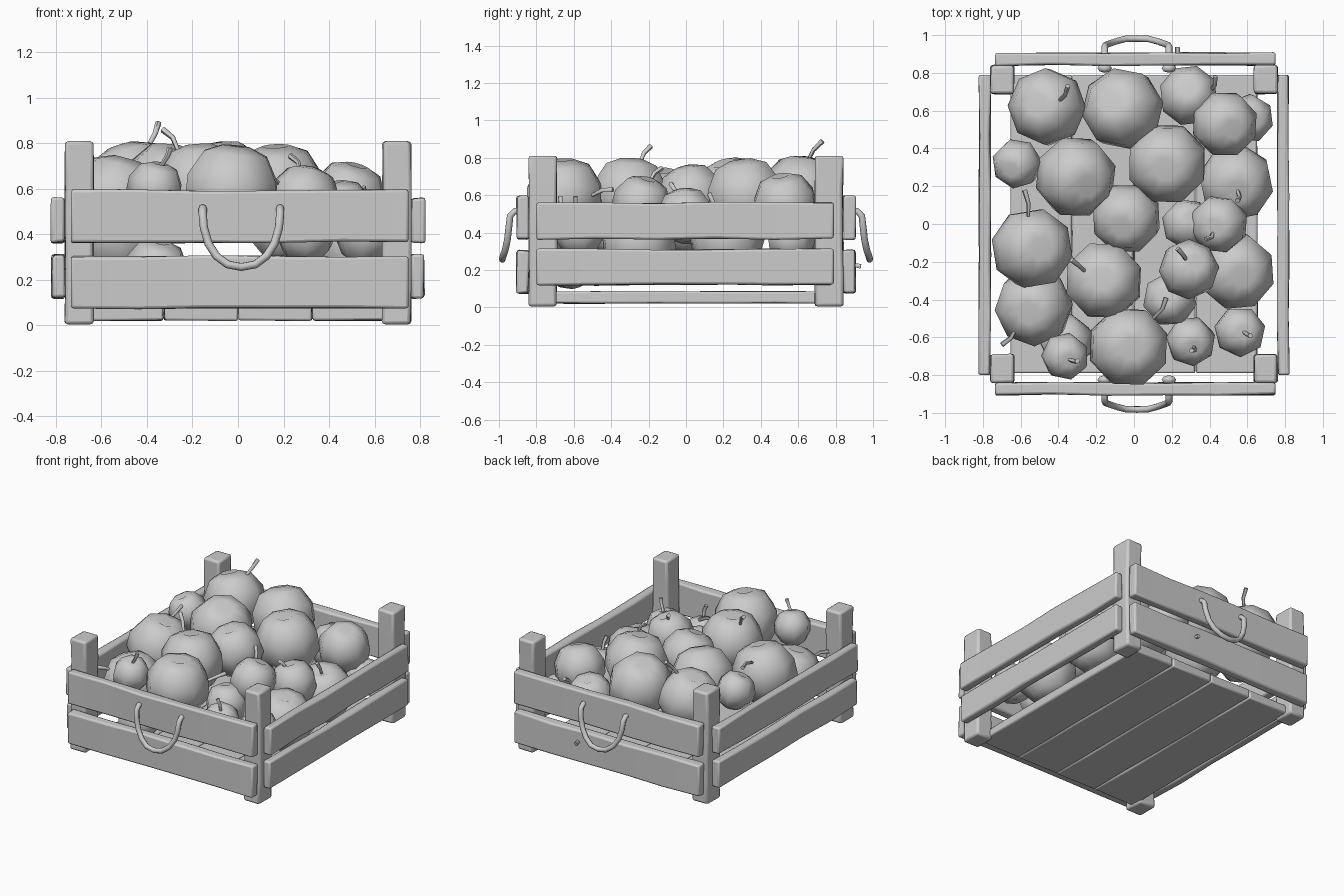
import bpy, bmesh, math, random
from mathutils import Vector, Matrix

random.seed(4)
old = bpy.data.objects.get("Cube")
if old:
    bpy.data.objects.remove(old, do_unlink=True)

grey = bpy.data.materials.new("plain_grey")
grey.use_nodes = True
colour = (0.6, 0.6, 0.6, 1)
grey.diffuse_color = colour
grey.node_tree.nodes["Principled BSDF"].inputs["Base Color"].default_value = colour


def finish(name, bm, bevel=0.0, angle=35):
    bmesh.ops.recalc_face_normals(bm, faces=bm.faces)
    mesh = bpy.data.meshes.new(name)
    bm.to_mesh(mesh)
    bm.free()
    mesh.materials.append(grey)
    ob = bpy.data.objects.new(name, mesh)
    bpy.context.collection.objects.link(ob)
    if bevel:
        mod = ob.modifiers.new("worn_edges", "BEVEL")
        mod.width, mod.segments, mod.limit_method = bevel, 2, "ANGLE"
        mod.angle_limit = math.radians(40)
    bpy.ops.object.select_all(action="DESELECT")
    ob.select_set(True)
    bpy.context.view_layer.objects.active = ob
    bpy.ops.object.shade_smooth_by_angle(angle=math.radians(angle))
    return ob


def board(name, low, high, wobble=0.005, bevel=0.012):
    """Box between two corners, cut along its length and slightly warped."""
    low, high = Vector(low), Vector(high)
    size = high - low
    axis = max(range(3), key=lambda i: size[i])
    bm = bmesh.new()
    bmesh.ops.create_cube(bm, size=1)
    bmesh.ops.transform(bm, verts=bm.verts,
                        matrix=Matrix.Translation((low + high) / 2) @ Matrix.Diagonal((*size, 1)))
    along = [e for e in bm.edges
             if abs((e.verts[0].co - e.verts[1].co)[axis]) > size[axis] * 0.9]
    bmesh.ops.subdivide_edges(bm, edges=along, cuts=4, use_grid_fill=True)
    for v in bm.verts:
        for i in range(3):
            if i != axis:
                v.co[i] += random.uniform(-wobble, wobble)
    return finish(name, bm, bevel)


def tube(name, points, radius, sides=8):
    """Round tube swept along a smoothed path."""
    pts = [Vector(p) for p in points]
    bm = bmesh.new()
    rings = []
    for i, p in enumerate(pts):
        way = (pts[min(i + 1, len(pts) - 1)] - pts[max(i - 1, 0)]).normalized()
        turn = way.to_track_quat("Z", "Y")
        if rings:
            turn = last_way.rotation_difference(way) @ last_turn
        last_way, last_turn = way, turn
        r = radius(i / (len(pts) - 1)) if callable(radius) else radius
        rings.append([bm.verts.new(p + turn @ Vector((r * math.cos(a), r * math.sin(a), 0)))
                      for a in (math.tau * k / sides for k in range(sides))])
    for a, b in zip(rings, rings[1:]):
        for k in range(sides):
            bm.faces.new((a[k], a[(k + 1) % sides], b[(k + 1) % sides], b[k]))
    bm.faces.new(rings[0])
    bm.faces.new(rings[-1])
    return finish(name, bm, angle=60)


def stem(base, tip):
    base, tip = Vector(base), Vector(tip)
    mid = base.lerp(tip, 0.55) + Vector((0.012, -0.008, 0.01))
    tube("fruit_stem", [base, mid, tip], lambda t: 0.009 + 0.005 * t, 6)


def fruit(x, y, z, r, has_stem):
    """Low-sided round fruit with a dimple at the stem end."""
    profile = [(0, 0.78), (0.28, 0.92), (0.68, 0.76), (0.97, 0.27),
               (0.97, -0.24), (0.66, -0.74), (0.26, -0.94), (0, -0.86)]
    sides = 8 if r > 0.14 else 7
    bm = bmesh.new()
    path = [bm.verts.new((a * r, 0, b * r)) for a, b in profile]
    edges = [bm.edges.new(pair) for pair in zip(path, path[1:])]
    bmesh.ops.spin(bm, geom=path + edges, axis=(0, 0, 1), cent=(0, 0, 0),
                   steps=sides, angle=math.tau, use_duplicate=False)
    bmesh.ops.remove_doubles(bm, verts=bm.verts, dist=0.002)
    tilt = (Matrix.Rotation(random.uniform(-0.35, 0.35), 4, "X")
            @ Matrix.Rotation(random.uniform(-0.35, 0.35), 4, "Y")
            @ Matrix.Rotation(random.uniform(0, 6), 4, "Z"))
    place = Matrix.Translation((x, y, z)) @ tilt @ Matrix.Scale(1.04, 4)
    bmesh.ops.transform(bm, verts=bm.verts, matrix=place)
    finish("fruit", bm, angle=80)
    if has_stem:
        stem(place @ Vector((0, 0, 0.7 * r)), place @ Vector((0.02, 0.02, r + 0.06)))


# Corner posts
for sx in (-1, 1):
    for sy in (-1, 1):
        xs, ys = sorted((sx * 0.635, sx * 0.76)), sorted((sy * 0.69, sy * 0.84))
        board("corner_post", (xs[0], ys[0], 0.005), (xs[1], ys[1], 0.81), 0.004, 0.015)

# Wall boards, two on each side
for s in (-1, 1):
    ys, xs = sorted((s * 0.84, s * 0.905)), sorted((s * 0.76, s * 0.82))
    for z0, z1 in ((0.075, 0.305), (0.365, 0.595)):
        board("end_board", (-0.735, ys[0], z0), (0.75, ys[1], z1))
    for z0, z1 in ((0.12, 0.31), (0.365, 0.56)):
        board("side_board", (xs[0], -0.8, z0), (xs[1], 0.79, z1))

# Floor boards
for i in range(4):
    x = -0.655 + i * 0.3275
    board("floor_board", (x + 0.002, -0.79, 0.022), (x + 0.3255, 0.79, 0.085), 0.003, 0.01)

# Rope handles with knots on the inside
half = [(0.17, 0.83, 0.51), (0.17, 0.915, 0.515), (0.17, 0.94, 0.49),
        (0.165, 0.947, 0.43), (0.145, 0.955, 0.36), (0.11, 0.967, 0.305),
        (0.06, 0.98, 0.268), (0, 0.982, 0.257)]
loop = half + [(-x, y, z) for x, y, z in reversed(half[:-1])]
for s in (-1, 1):
    tube("rope_handle", [(x + 0.015, s * y, z) for x, y, z in loop], 0.018)
    for x in (-0.155, 0.185):
        bm = bmesh.new()
        bmesh.ops.create_uvsphere(bm, u_segments=8, v_segments=6, radius=0.035)
        bmesh.ops.transform(bm, verts=bm.verts, matrix=Matrix.Translation((x, s * 0.825, 0.51))
                            @ Matrix.Diagonal((1.1, 0.7, 0.8, 1)))
        finish("rope_knot", bm, angle=80)

# Heaped fruit: x, y, z, radius, upright stem
heap = [
    (-0.46, 0.62, 0.61, 0.2, 0), (-0.06, 0.61, 0.60, 0.21, 0), (0.29, 0.68, 0.45, 0.155, 0),
    (0.48, 0.53, 0.55, 0.17, 0), (0.61, 0.56, 0.36, 0.125, 0), (-0.62, 0.32, 0.60, 0.128, 0),
    (-0.31, 0.25, 0.59, 0.21, 0), (0.175, 0.32, 0.59, 0.21, 0), (0.54, 0.22, 0.36, 0.195, 1),
    (-0.04, 0.03, 0.585, 0.18, 0), (0.28, 0, 0.42, 0.13, 0), (0.45, 0, 0.49, 0.15, 0),
    (-0.54, -0.13, 0.54, 0.21, 0), (-0.16, -0.3, 0.60, 0.205, 0), (0.29, -0.24, 0.55, 0.153, 0),
    (0.54, -0.25, 0.34, 0.2, 0), (-0.53, -0.44, 0.4, 0.2, 0), (0.19, -0.4, 0.42, 0.14, 0),
    (-0.03, -0.65, 0.59, 0.21, 0), (-0.365, -0.7, 0.6, 0.122, 1), (0.3, -0.62, 0.4, 0.128, 1),
    (0.56, -0.57, 0.4, 0.132, 1), (-0.36, -0.62, 0.24, 0.14, 0),
]
for item in heap:
    fruit(*item)

# Leaning stems
for base, tip in [
    ((-0.41, 0.64, 0.76), (-0.35, 0.73, 0.89)), ((-0.26, -0.25, 0.76), (-0.33, -0.19, 0.86)),
    ((0.28, -0.2, 0.66), (0.23, -0.13, 0.745)), ((0.1, -0.5, 0.6), (0.17, -0.39, 0.63)),
    ((0.42, -0.04, 0.6), (0.38, -0.08, 0.66)), ((-0.56, 0.04, 0.68), (-0.58, 0.18, 0.7)),
    ((-0.62, -0.54, 0.5), (-0.7, -0.64, 0.54)), ((0.4, 0.7, 0.5), (0.43, 0.78, 0.58)),
    ((0.2, 0.82, 0.22), (0.23, 0.935, 0.22)),
]:
    stem(base, tip)
